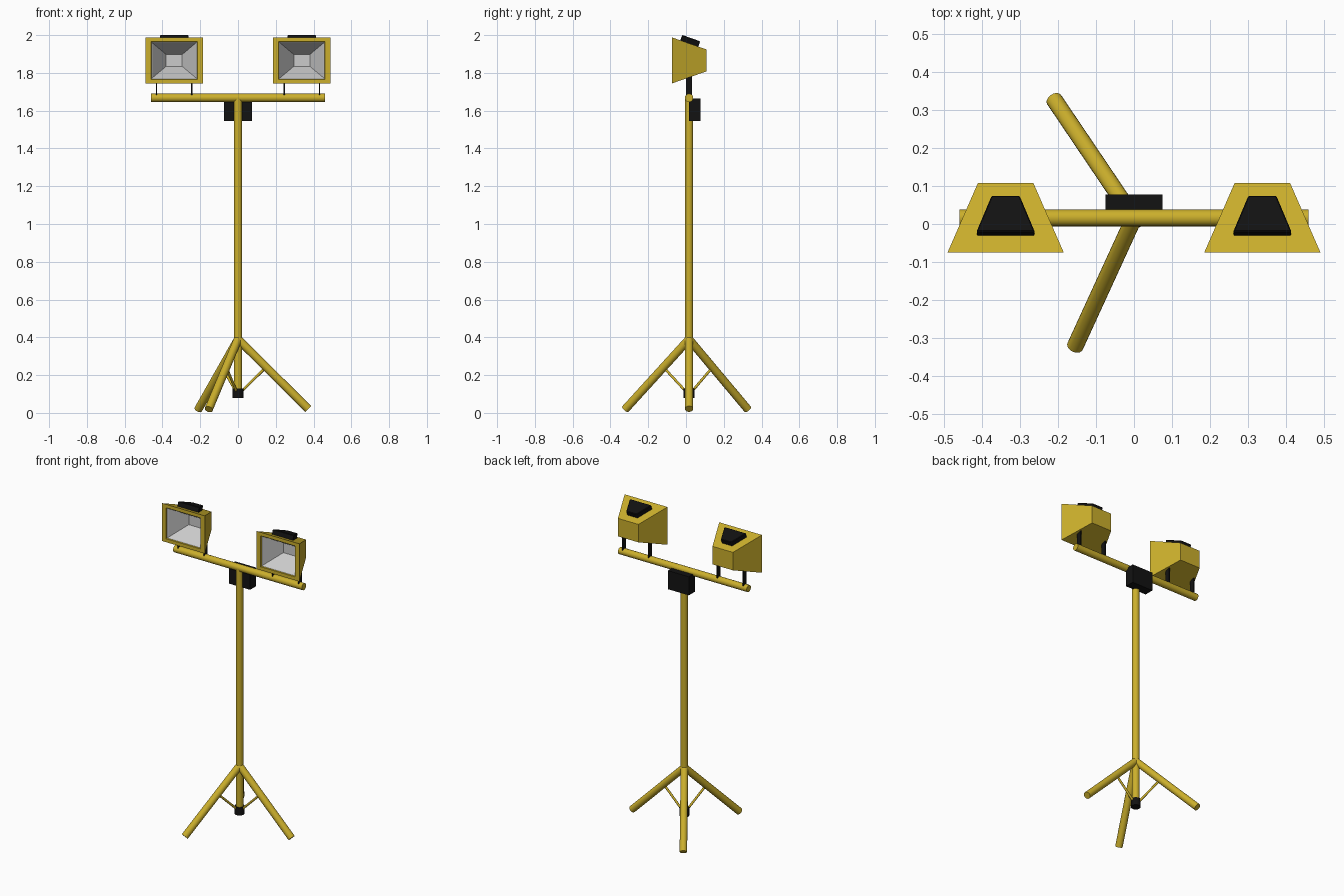
import bpy, bmesh, math
from mathutils import Vector

if "Cube" in bpy.data.objects:
    bpy.data.objects.remove(bpy.data.objects["Cube"])

CY = 0.016   # depth of the mast axis
R = 0.022    # tube radius


def material(name, rgb):
    m = bpy.data.materials.new(name)
    m.diffuse_color = (*rgb, 1)
    m.use_nodes = True
    m.node_tree.nodes["Principled BSDF"].inputs["Base Color"].default_value = m.diffuse_color
    return m


YELLOW = material("yellow_paint", (0.6, 0.43, 0.025))
BLACK = material("black_plastic", (0.006, 0.006, 0.006))


def tube(name, a, b, r, mat, sides=20):
    a, b = Vector(a), Vector(b)
    bpy.ops.mesh.primitive_cylinder_add(vertices=sides, radius=r, depth=(b - a).length,
                                        location=(a + b) / 2)
    o = bpy.context.object
    o.name = name
    o.rotation_euler = (b - a).to_track_quat('Z', 'Y').to_euler()
    bpy.ops.object.shade_smooth_by_angle(angle=math.radians(40))
    o.data.materials.append(mat)
    return o


def box(name, lo, hi, mat):
    lo, hi = Vector(lo), Vector(hi)
    bpy.ops.mesh.primitive_cube_add(size=1, location=(lo + hi) / 2)
    o = bpy.context.object
    o.name = name
    o.scale = hi - lo
    o.data.materials.append(mat)
    return o


def loft(name, rings, mat=None, cap_start=True, cap_end=True, recalc=True):
    """Bridge a list of four-point rings into flat-faced surface."""
    bm = bmesh.new()
    rs = [[bm.verts.new(p) for p in ring] for ring in rings]
    for p, q in zip(rs, rs[1:]):
        for i in range(4):
            j = (i + 1) % 4
            bm.faces.new((p[i], p[j], q[j], q[i]))
    if cap_start:
        bm.faces.new(rs[0][::-1])
    if cap_end:
        bm.faces.new(rs[-1])
    if recalc:
        bmesh.ops.recalc_face_normals(bm, faces=bm.faces)
    me = bpy.data.meshes.new(name)
    bm.to_mesh(me)
    bm.free()
    o = bpy.data.objects.new(name, me)
    bpy.context.collection.objects.link(o)
    if mat:
        me.materials.append(mat)
    return o


def rect(cx, y, hw, hz, cz=1.866):
    return [(cx - hw, y, cz - hz), (cx - hw, y, cz + hz),
            (cx + hw, y, cz + hz), (cx + hw, y, cz - hz)]


# Mast, crossbar and control box
tube("mast", (0, CY, 0.1), (0, CY, 1.665), R, YELLOW)
tube("crossbar", (-0.46, CY, 1.668), (0.46, CY, 1.668), R, YELLOW)
box("control_box", (-0.075, CY, 1.545), (0.075, 0.078, 1.665), BLACK)

# Tripod: legs, braces and sliding collar
tube("tripod_collar", (0, CY, 0.08), (0, CY, 0.13), 0.029, BLACK)
apex = Vector((0, CY, 0.39))
for i, foot in enumerate([(0.372, CY, 0.021), (-0.155, -0.322, 0.019), (-0.21, 0.327, 0.019)]):
    foot = Vector(foot)
    tube(f"tripod_leg_{i + 1}", apex, foot, R, YELLOW)
    tube(f"leg_brace_{i + 1}", (0, CY, 0.095), apex.lerp(foot, 0.4), 0.007, YELLOW, 10)

# Two floodlights
top_slope = Vector((0, 0.183, -0.064)).normalized()
top_normal = Vector((0, -top_slope.z, top_slope.y))
for side, cx in (("left", -0.338), ("right", 0.338)):
    # Tapered housing with an open rim
    loft(f"{side}_lamp_housing",
         [rect(cx, 0.108, 0.073, 0.058), rect(cx, -0.075, 0.153, 0.122),
          rect(cx, -0.075, 0.123, 0.100), rect(cx, -0.067, 0.121, 0.098)],
         YELLOW, cap_end=False, recalc=False)
    # Reflector bowl facing forward
    loft(f"{side}_lamp_reflector",
         [rect(cx, -0.067, 0.121, 0.098), rect(cx, -0.062, 0.115, 0.092),
          rect(cx, 0.04, 0.042, 0.031)],
         cap_start=False, recalc=False)
    # Junction cap lying on the sloping top
    start = Vector((cx, -0.075, 1.988))
    base = [start + top_slope * (d / top_slope.y) + Vector((x, 0, 0))
            for d, x in ((0.045, -0.077), (0.045, 0.077), (0.14, 0.037), (0.14, -0.037))]
    cap = loft(f"{side}_lamp_top_cap",
               [[p - top_normal * 0.004 for p in base], [p + top_normal * 0.03 for p in base]],
               BLACK)
    bev = cap.modifiers.new("soft_edges", 'BEVEL')
    bev.width = 0.003
    # Pair of flat mounting brackets
    for n, dx in enumerate((-0.093, 0.093)):
        box(f"{side}_lamp_bracket_{n + 1}", (cx + dx - 0.003, 0, 1.665),
            (cx + dx + 0.003, 0.032, 1.79), BLACK)

# Keep housing and reflector normals pointing outwards / towards the opening
for o in bpy.data.objects:
    if o.name.endswith(("housing", "reflector")):
        bm = bmesh.new()
        bm.from_mesh(o.data)
        front = [f for f in bm.faces if abs(f.normal.y) > 0.99]
        want = 1 if o.name.endswith("housing") else -1
        cap_face = max(front, key=lambda f: f.calc_center_median().y)
        bmesh.ops.recalc_face_normals(bm, faces=bm.faces)
        if cap_face.normal.y * want < 0:
            bmesh.ops.reverse_faces(bm, faces=bm.faces)
        bm.to_mesh(o.data)
        bm.free()
